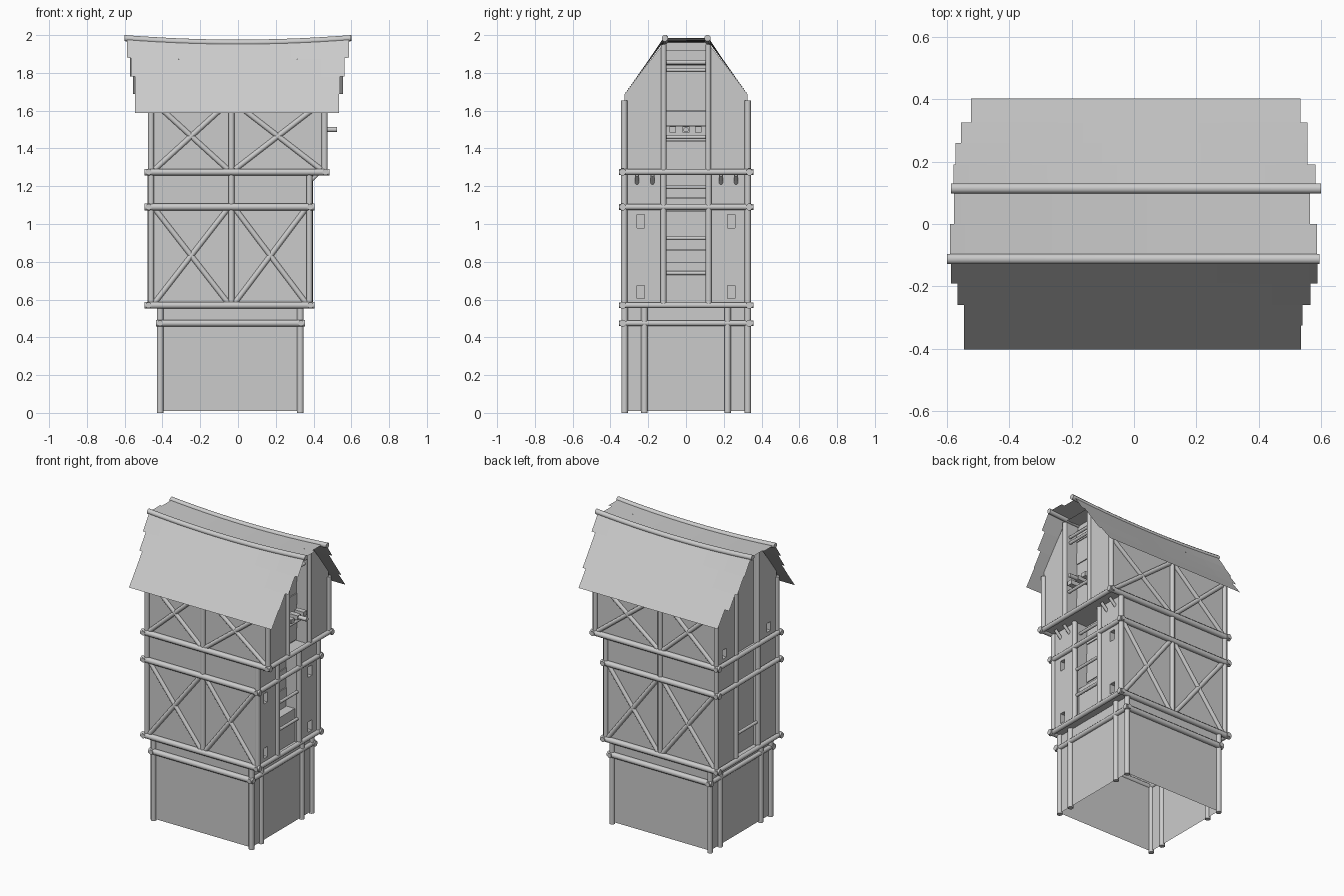
import bpy, bmesh, math
from mathutils import Vector

if "Cube" in bpy.data.objects:
    bpy.data.objects.remove(bpy.data.objects["Cube"])

grey = bpy.data.materials.new("plain grey")
grey.use_nodes = True
grey.diffuse_color = (0.6, 0.6, 0.6, 1)
grey.node_tree.nodes["Principled BSDF"].inputs["Base Color"].default_value = (0.6, 0.6, 0.6, 1)


def finish(name, bm, smooth=False):
    mesh = bpy.data.meshes.new(name)
    bm.to_mesh(mesh)
    bm.free()
    mesh.materials.append(grey)
    obj = bpy.data.objects.new(name, mesh)
    bpy.context.collection.objects.link(obj)
    if smooth:
        bpy.ops.object.select_all(action="DESELECT")
        obj.select_set(True)
        bpy.context.view_layer.objects.active = obj
        bpy.ops.object.shade_smooth_by_angle(angle=math.radians(50))
    return obj


def logs(name, pieces):
    """Eight-sided timbers, each given as start, end, half width."""
    bm = bmesh.new()
    for a, b, r in pieces:
        a, b = Vector(a), Vector(b)
        r /= math.cos(math.pi / 8)
        made = bmesh.ops.create_cone(bm, cap_ends=True, segments=8, radius1=r,
                                     radius2=r, depth=(b - a).length)["verts"]
        turn = (b - a).to_track_quat("Z", "Y").to_matrix().to_4x4()
        spin = math.pi / 8
        for v in made:
            x, y = v.co.x, v.co.y
            v.co.x = x * math.cos(spin) - y * math.sin(spin)
            v.co.y = x * math.sin(spin) + y * math.cos(spin)
            v.co = turn @ v.co + (a + b) / 2
    return finish(name, bm, smooth=True)


def boxes(name, pieces):
    """Boxes, each given as centre and size."""
    bm = bmesh.new()
    for centre, size in pieces:
        for v in bmesh.ops.create_cube(bm, size=1)["verts"]:
            v.co = Vector([c + p * s for c, p, s in zip(centre, v.co, size)])
    return finish(name, bm)


def loft(name, strips, facing=None, caps=False, smooth=False):
    """Surface through rows of points, for each strip."""
    bm = bmesh.new()
    for rows in strips:
        grid = [[bm.verts.new(p) for p in row] for row in rows]
        for r0, r1 in zip(grid, grid[1:]):
            n = len(r0)
            for i in range(n if caps else n - 1):
                j = (i + 1) % n
                f = bm.faces.new((r0[i], r0[j], r1[j], r1[i]))
                f.normal_update()
                if facing and f.normal.dot(Vector(facing)) < 0:
                    f.normal_flip()
        if caps:
            bm.faces.new(grid[0])
            bm.faces.new(grid[-1])
    if caps:
        bmesh.ops.recalc_face_normals(bm, faces=bm.faces)
    return finish(name, bm, smooth)


def slope(y):
    return 1.962 - 1.33 * max(0, abs(y) - 0.12)


def gable(y):
    return slope(y) - 0.002


def end_wall(name, x, side, zs, slits, bay_depth, top=None):
    """End wall with a sunken middle bay and small loopholes."""
    ys = [-0.325, -0.26, -0.22, -0.115, 0.115, 0.22, 0.26, 0.325]
    bm = bmesh.new()
    grid = [[bm.verts.new((x, y, z)) for y in ys] for z in zs]
    if top:
        grid.append([bm.verts.new((x, y, top(y))) for y in ys])
    bay, holes = [], []
    for k, (r0, r1) in enumerate(zip(grid, grid[1:])):
        for i in range(7):
            f = bm.faces.new((r0[i], r0[i + 1], r1[i + 1], r1[i]))
            if side < 0:
                f.normal_flip()
            if i == 3:
                bay.append(f)
            elif i in (1, 5) and k in slits:
                holes.append(f)
    for faces, depth in ((bay, bay_depth), (holes, 0.04)):
        if faces:
            out = bmesh.ops.extrude_face_region(bm, geom=faces)["geom"]
            for v in out:
                if isinstance(v, bmesh.types.BMVert):
                    v.co.x -= side * depth
            bmesh.ops.delete(bm, geom=faces, context="FACES")
    return finish(name, bm)


def side_walls(name, x0, x1, z0, z1):
    for label, s in (("front", -1), ("back", 1)):
        y = s * 0.325
        loft(f"{label}_{name}", [[[(x0, y, z0), (x1, y, z0)], [(x0, y, z1), (x1, y, z1)]]], (0, s, 0))


def floor(name, x0, x1, z):
    loft(name, [[[(x0, -0.325, z), (x1, -0.325, z)], [(x0, 0.325, z), (x1, 0.325, z)]]], (0, 0, -1))


# Stone base, open underneath
side_walls("base_wall", -0.41, 0.328, 0.01, 0.56)
for label, x, s in (("right", 0.328, 1), ("left", -0.41, -1)):
    loft(f"{label}_base_wall", [[[(x, -0.325, 0.01), (x, 0.325, 0.01)],
                                 [(x, -0.325, 0.56), (x, 0.325, 0.56)]]], (s, 0, 0))
logs("base_posts", [((x, y, 0), (x, y, 0.57), 0.017)
                    for x in (-0.412, 0.33) for y in (-0.325, -0.22, 0.22, 0.327)])

# Middle storey
side_walls("middle_wall", -0.46, 0.378, 0.56, 1.27)
end_wall("right_middle_wall", 0.378, 1, [0.575, 0.605, 0.675, 0.98, 1.05, 1.27], (1, 3), 0.1)
end_wall("left_middle_wall", -0.46, -1, [0.575, 1.27], (), 0.03)
floor("middle_floor", -0.46, 0.378, 0.565)

# Upper storey with gables
side_walls("upper_wall", -0.46, 0.458, 1.27, gable(0.325))
end_wall("right_upper_wall", 0.458, 1, [1.27], (), 0.1, gable)
end_wall("left_upper_wall", -0.46, -1, [1.27, 1.31, 1.37], (1,), 0.03, gable)
floor("upper_floor", -0.46, 0.458, 1.268)

# Horizontal timber rings
rings = []
for z, x0, x1 in ((0.475, -0.435, 0.355), (0.57, -0.495, 0.405),
                  (1.09, -0.495, 0.405), (1.275, -0.495, 0.485)):
    for s in (-1, 1):
        rings.append(((x0, s * 0.335, z), (x1, s * 0.335, z), 0.0175))
    for x in (x0 + 0.022, x1 - 0.022):
        rings.append(((x, -0.355, z), (x, 0.357, z), 0.015))
logs("ring_beams", rings)

# Upright posts and cross braces of both storeys
posts, braces = [], []
for s in (-1, 1):
    y = s * 0.327
    for z0, z1, ztop, xs in ((0.585, 1.08, 1.27, (-0.46, -0.035, 0.378)),
                             (1.29, 1.64, 1.655, (-0.46, -0.035, 0.458))):
        for x in xs:
            posts.append(((x, y, z0), (x, y, ztop), 0.016))
        for x0, x1 in zip(xs, xs[1:]):
            braces.append(((x0 + 0.02, y, z0), (x1 - 0.02, y, z1), 0.014))
            braces.append(((x0 + 0.02, y, z1), (x1 - 0.02, y, z0), 0.014))
    for x in (-0.462, 0.38):
        posts.append(((x, s * 0.12, 0.575), (x, s * 0.12, 1.27), 0.016))
    for x in (-0.462, 0.46):
        posts.append(((x, s * 0.118, 1.28), (x, s * 0.118, 1.95), 0.014))
logs("upright_posts", posts)
logs("cross_braces", braces)

# Planking, parapet and rungs in the right bays
planks = [((0.283, 0, 0.83 + i * 0.068), (0.01 + 0.008 * (i % 2), 0.22, 0.066)) for i in range(7)]
planks += [((0.363, 0, 1.32 + i * 0.08), (0.01 + 0.008 * (i % 2), 0.22, 0.078)) for i in range(8)]
boxes("bay_planks", planks)
boxes("bay_parapet", [((0.315, 0, 0.687), (0.07, 0.23, 0.225))])
logs("bay_rungs", [((x, -0.11, z), (x, 0.11, z), 0.01) for x, z in (
    (0.375, 0.74), (0.375, 0.925), (0.345, 1.195), (0.435, 1.46),
    (0.425, 1.815), (0.425, 1.855), (-0.46, 0.74))])

# Hoist beam, its blocks and overhang brackets
logs("hoist_beam", [((0.36, 0, 1.5), (0.525, 0, 1.5), 0.013)])
boxes("hoist_blocks", [((0.43, y, 1.5), (0.07, 0.036, 0.03)) for y in (-0.07, 0, 0.065)])
logs("overhang_brackets", [((0.37, y, 1.215), (0.42, y, 1.262), 0.01)
                           for y in (-0.26, -0.178, 0.185, 0.265)])


# Sagging roof sheets with stepped ends
def sag(x):
    return 0.024 * (x / 0.6) ** 2


def roof_row(x0, x1, y, z, amount):
    xs = [x0 + (x1 - x0) * i / 14 for i in range(15)]
    return [(x, y, z + amount * sag(x)) for x in xs]


levels = ((0.12, 1), (0.19, 0.5), (0.26, 0.2), (0.325, 0), (0.402, 0))
front_ends = ((-0.587, 0.588), (-0.566, 0.565), (-0.545, 0.54), (-0.545, 0.536))
back_ends = ((-0.578, 0.582), (-0.572, 0.556), (-0.555, 0.556), (-0.522, 0.533))
for name, s, ends in (("front_roof", -1, front_ends), ("back_roof", 1, back_ends)):
    strips = []
    for (x0, x1), lo, hi in zip(ends, levels, levels[1:]):
        strips.append([roof_row(x0, x1, s * y, slope(y), a) for y, a in (lo, hi)])
    loft(name, strips, (0, s, 1), smooth=True)
loft("top_roof", [[roof_row(-0.59, 0.587, -0.12, 1.962, 1), roof_row(-0.59, 0.587, 0, 1.962, 1)],
                  [roof_row(-0.577, 0.564, 0, 1.962, 1), roof_row(-0.577, 0.564, 0.12, 1.962, 1)]],
     (0, 0, 1), smooth=True)

# Curved ridge beams
for name, y0, x0, x1 in (("front_ridge_beam", -0.112, -0.6, 0.595), ("back_ridge_beam", 0.114, -0.586, 0.6)):
    rows = []
    for i in range(15):
        x = x0 + (x1 - x0) * i / 14
        rows.append([(x, y0 + 0.0175 * math.cos(a), 1.96 + sag(x) + 0.0175 * math.sin(a))
                     for a in [math.pi * (k + 0.5) / 4 for k in range(8)]])
    loft(name, [rows], caps=True, smooth=True)
